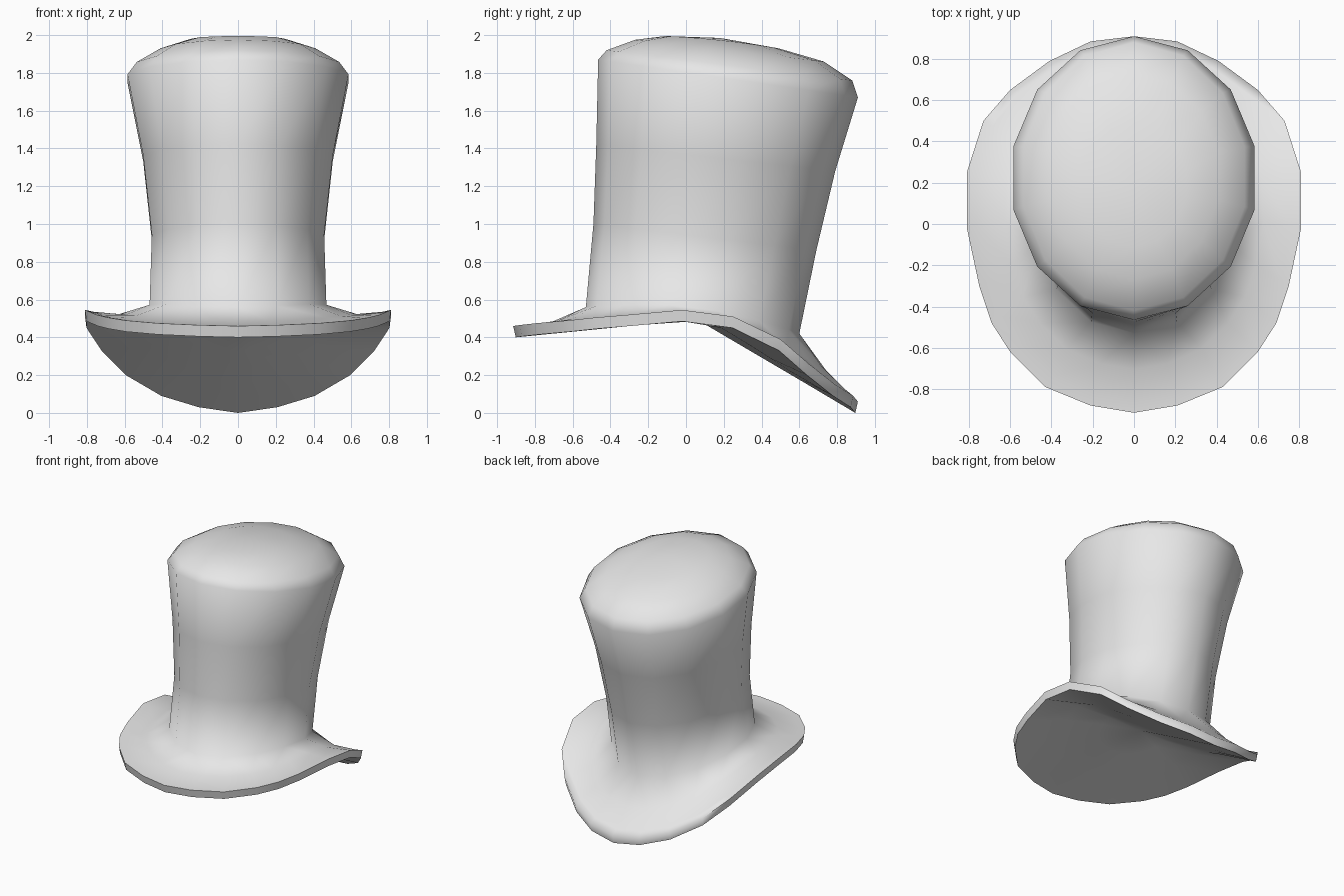
import bpy, bmesh, math

cube = bpy.data.objects.get("Cube")
if cube:
    bpy.data.objects.remove(cube)

felt = bpy.data.materials.new("light_grey_felt")
felt.use_nodes = True
felt.diffuse_color = (0.8, 0.8, 0.8, 1)
felt.node_tree.nodes["Principled BSDF"].inputs["Base Color"].default_value = (0.8, 0.8, 0.8, 1)

bm = bmesh.new()
CROWN_SIDES, BRIM_SIDES = 14, 24


def tilted_ring(half_width, y0, z0, y1, z1, bulge=0.0, n=CROWN_SIDES):
    """Ellipse leaning between its front point (y0, z0) and back point (y1, z1)."""
    pts = []
    for k in range(n):
        a = 2 * math.pi * k / n
        t = (1 - math.cos(a)) / 2
        pts.append((half_width * math.sin(a), y0 + (y1 - y0) * t,
                    z0 + (z1 - z0) * t + bulge * math.sin(a) ** 2))
    return pts


def add(points):
    return [bm.verts.new(p) for p in points]


def loft(a, b):
    """Join two closed rings that may have different side counts."""
    na, nb = len(a), len(b)
    if na == nb:
        for i in range(na):
            j = (i + 1) % na
            bm.faces.new((a[i], a[j], b[j], b[i]))
        return
    i = j = 0
    while i < na or j < nb:
        if j == nb or (i < na and (i + 0.5) / na <= (j + 0.5) / nb):
            bm.faces.new((a[i], a[(i + 1) % na], b[j % nb]))
            i += 1
        else:
            bm.faces.new((a[i % na], b[(j + 1) % nb], b[j]))
            j += 1


def fan(ring, point):
    tip = bm.verts.new(point)
    for i, v in enumerate(ring):
        bm.faces.new((v, ring[(i + 1) % len(ring)], tip))


# Crown: flared wall, rounded shoulder and shallow dome
CROWN = [
    (0.48, -0.53, 0.56, 0.60, 0.42, 0.07),
    (0.468, -0.49, 1.00, 0.69, 0.86, 0),
    (0.515, -0.475, 1.42, 0.79, 1.28, 0),
    (0.60, -0.465, 1.87, 0.91, 1.67, 0),
    (0.55, -0.42, 1.92, 0.88, 1.76, 0),
    (0.42, -0.27, 1.975, 0.73, 1.86, 0),
    (0.26, -0.11, 1.995, 0.49, 1.93, 0.01),
]
crown = [add(tilted_ring(*r)) for r in CROWN]
for low, high in zip(crown, crown[1:]):
    loft(low, high)
fan(crown[-1], (0, 0.18, 1.985))

# Brim edge from front to back on one side: x, y, underside height
EDGE = [
    (0, -0.915, 0.40), (0.21, -0.88, 0.405), (0.43, -0.79, 0.415),
    (0.60, -0.62, 0.43), (0.69, -0.48, 0.445), (0.75, -0.30, 0.46),
    (0.81, -0.02, 0.485), (0.81, 0.25, 0.45), (0.73, 0.50, 0.33),
    (0.60, 0.65, 0.20), (0.41, 0.79, 0.09), (0.21, 0.885, 0.03),
    (0, 0.91, 0.0),
]
edge = EDGE + [(-x, y, z) for x, y, z in EDGE[-2:0:-1]]
rim_top = [(x, y, z + 0.06) for x, y, z in edge]
rim_bottom = [(x * 0.99, y * 0.985, z) for x, y, z in edge]
base = tilted_ring(*CROWN[0], n=BRIM_SIDES)


def blend(t, dip):
    return [(p[0] + (q[0] - p[0]) * t, p[1] + (q[1] - p[1]) * t,
             p[2] + (q[2] - p[2]) * t - dip) for p, q in zip(rim_top, base)]


# Brim top, dished between the rim and the crown
top_rings = [add(rim_bottom), add(rim_top), add(blend(0.14, 0.012)), add(blend(0.55, 0.03))]
for outer, inner in zip(top_rings, top_rings[1:]):
    loft(outer, inner)
loft(top_rings[-1], crown[0])


# Brim underside: level in front, folded into a shallow keel behind
def under(scale):
    pts = []
    for x, y, z in rim_bottom:
        x, y = x * scale, 0.07 + (y - 0.07) * scale
        keel = min(0.40 + 0.1 * (y + 0.9), 0.475 - 0.587 * (y - 0.09))
        pts.append((x, y, keel + 0.06 * abs(x)))
    return pts


under_rings = [top_rings[0], add(under(0.66)), add(under(0.33))]
for outer, inner in zip(under_rings, under_rings[1:]):
    loft(outer, inner)
fan(under_rings[-1], (0, 0.07, 0.487))

bmesh.ops.recalc_face_normals(bm, faces=bm.faces)
mesh = bpy.data.meshes.new("top_hat")
bm.to_mesh(mesh)
bm.free()
mesh.materials.append(felt)
hat = bpy.data.objects.new("top_hat", mesh)
bpy.context.collection.objects.link(hat)

# Soft felt shading with a crisp rim
bpy.ops.object.select_all(action='DESELECT')
hat.select_set(True)
bpy.context.view_layer.objects.active = hat
bpy.ops.object.shade_smooth_by_angle(angle=math.radians(80))
